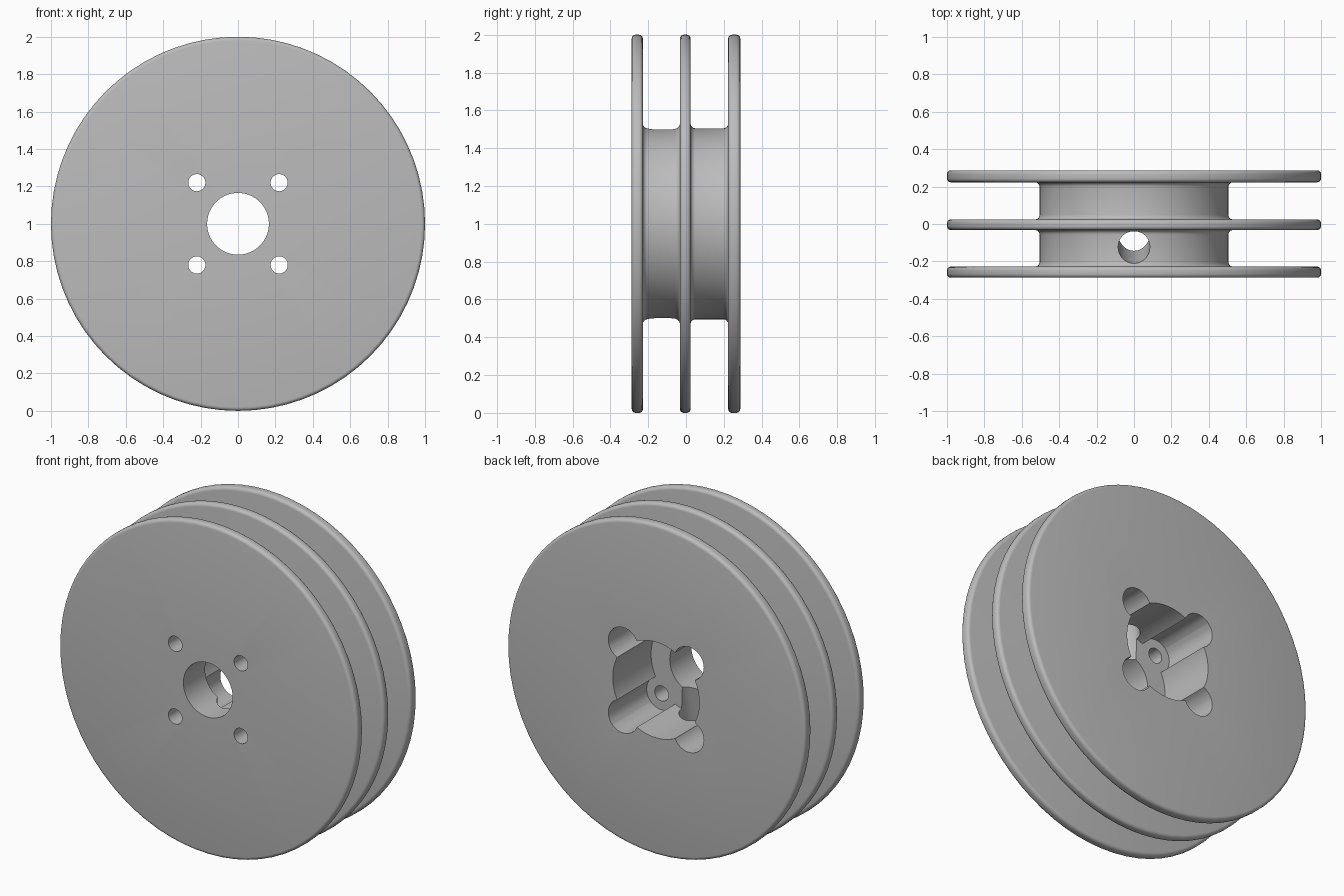
import bpy, bmesh, math
from mathutils import Matrix, Vector

cube = bpy.data.objects.get("Cube")
if cube:
    bpy.data.objects.remove(cube)

grey = bpy.data.materials.new("plain grey")
grey.use_nodes = True
colour = (0.5, 0.5, 0.5, 1)
grey.diffuse_color = colour
grey.node_tree.nodes["Principled BSDF"].inputs["Base Color"].default_value = colour

RIM, HUB, BORE, POCKET = 1.0, 0.505, 0.165, 0.29
FRONT, BACK, FLOOR = -0.287, 0.287, -0.08
FLANGES = [(FRONT, -0.228), (-0.032, 0.024), (0.223, BACK)]
BOLT = 0.22
CENTRE = Vector((0, 0, 1))


def arc(cy, cr, radius, start, end, steps=4):
    """Points (y, radius) along a small rounding, angles in degrees."""
    angles = [math.radians(start + (end - start) * i / steps) for i in range(steps + 1)]
    return [(cy + radius * math.cos(a), cr + radius * math.sin(a)) for a in angles]


def lathe(name, profile, segments):
    """Turn a closed (y, radius) profile round the axle."""
    bm = bmesh.new()
    rings = []
    for i in range(segments):
        a = 2 * math.pi * i / segments
        rings.append([bm.verts.new((r * math.sin(a), y, 1 + r * math.cos(a))) for y, r in profile])
    n = len(profile)
    for i, ring in enumerate(rings):
        nxt = rings[(i + 1) % segments]
        for j in range(n):
            k = (j + 1) % n
            bm.faces.new((ring[j], ring[k], nxt[k], nxt[j]))
    bmesh.ops.recalc_face_normals(bm, faces=bm.faces)
    mesh = bpy.data.meshes.new(name)
    bm.to_mesh(mesh)
    bm.free()
    obj = bpy.data.objects.new(name, mesh)
    bpy.context.collection.objects.link(obj)
    obj.data.materials.append(grey)
    return obj


def drill(body, radius, start, end, segments):
    """Bore a round hole from start to end."""
    start, end = Vector(start), Vector(end)
    axis = end - start
    bm = bmesh.new()
    turn = axis.to_track_quat('Z', 'Y').to_matrix().to_4x4()
    bmesh.ops.create_cone(bm, cap_ends=True, segments=segments, radius1=radius, radius2=radius,
                          depth=axis.length, matrix=Matrix.Translation((start + end) / 2) @ turn)
    mesh = bpy.data.meshes.new("drill")
    bm.to_mesh(mesh)
    bm.free()
    mesh.materials.append(grey)
    cutter = bpy.data.objects.new("drill", mesh)
    cutter.hide_render = True
    bpy.context.collection.objects.link(cutter)
    mod = body.modifiers.new("hole", 'BOOLEAN')
    mod.operation, mod.solver, mod.object = 'DIFFERENCE', 'EXACT', cutter
    bpy.ops.object.modifier_apply(modifier=mod.name)
    bpy.data.objects.remove(cutter)


# Spool section: rounded flanges, filleted grooves, bore and rear pocket
profile = [(FRONT, BORE)]
edge, fillet = 0.02, 0.025
for i, (y0, y1) in enumerate(FLANGES):
    if i:
        profile += arc(y0 - fillet, HUB + fillet, fillet, -90, 0)
    profile += arc(y0 + edge, RIM - edge, edge, 180, 90)
    profile += arc(y1 - edge, RIM - edge, edge, 90, 0)
    if i < 2:
        profile += arc(y1 + fillet, HUB + fillet, fillet, 180, 270)
profile += [(BACK, POCKET), (FLOOR, POCKET), (FLOOR, BORE)]

spool = lathe("double_groove_spool", profile, 72)
bpy.context.view_layer.objects.active = spool
spool.select_set(True)

# Bolt holes with wide recesses opening into the rear pocket
for x in (-BOLT, BOLT):
    for z in (1 - BOLT, 1 + BOLT):
        drill(spool, 0.1, (x, FLOOR, z), (x, BACK + 0.1, z), 32)
        drill(spool, 0.046, (x, FRONT - 0.1, z), (x, 0, z), 24)

# Slanted cord holes from the front groove into the pocket, above and below
for side in (-1, 1):
    drill(spool, 0.085, CENTRE + Vector((0, -0.145, 0.61 * side)),
          CENTRE + Vector((0, -0.04, 0.08 * side)), 32)

bpy.ops.object.shade_smooth_by_angle(angle=math.radians(30))
